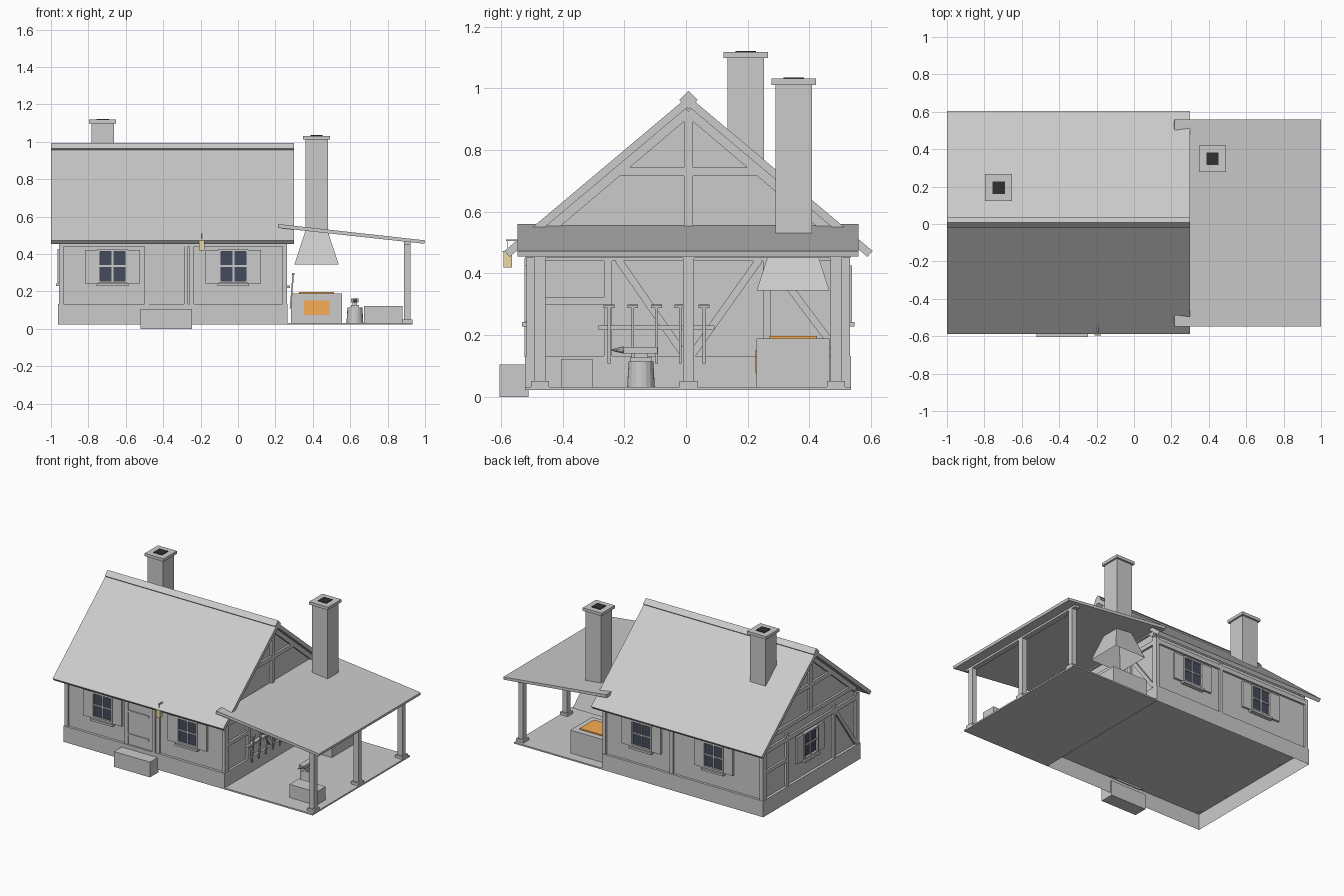
import bpy, bmesh, math
from mathutils import Matrix, Vector

if "Cube" in bpy.data.objects:
    bpy.data.objects.remove(bpy.data.objects["Cube"])

I = Matrix.Identity(4)
T = Matrix.Translation


def mat(name, col):
    m = bpy.data.materials.new(name)
    m.diffuse_color = (*col, 1)
    m.use_nodes = True
    m.node_tree.nodes["Principled BSDF"].inputs["Base Color"].default_value = m.diffuse_color
    return m


GLASS = mat("dark_glass", (0.06, 0.07, 0.11))
FIRE = mat("embers", (0.95, 0.42, 0.09))
SOOT = mat("soot", (0.03, 0.03, 0.03))
GLOW = mat("lantern_glow", (0.85, 0.7, 0.38))


def finish(name, bm, m=None):
    bmesh.ops.recalc_face_normals(bm, faces=bm.faces)
    me = bpy.data.meshes.new(name)
    bm.to_mesh(me)
    bm.free()
    o = bpy.data.objects.new(name, me)
    bpy.context.collection.objects.link(o)
    if m:
        me.materials.append(m)
    return o


def box(name, x, y, z, M=I, m=None, open_bottom=False):
    """Box from (min, max) pairs."""
    bm = bmesh.new()
    c = T(((x[0]+x[1])/2, (y[0]+y[1])/2, (z[0]+z[1])/2))
    s = Matrix.Diagonal((x[1]-x[0], y[1]-y[0], z[1]-z[0], 1))
    bmesh.ops.create_cube(bm, size=1, matrix=M @ c @ s)
    if open_bottom:
        low = [f for f in bm.faces if f.normal.z < -0.5]
        bmesh.ops.delete(bm, geom=low, context='FACES_ONLY')
    return finish(name, bm, m)


def cube(name, c, s, M=I, m=None):
    return box(name, *[(c[i]-s[i]/2, c[i]+s[i]/2) for i in range(3)], M, m)


def prism(name, pts, axis, a, b):
    """Extrude a profile along x (points are y,z) or along y (points are x,z)."""
    bm = bmesh.new()
    put = (lambda p, t: (t, *p)) if axis == 'x' else (lambda p, t: (p[0], t, p[1]))
    f = bm.faces.new([bm.verts.new(put(p, a)) for p in pts])
    g = bmesh.ops.extrude_face_region(bm, geom=[f])['geom']
    d = (b-a, 0, 0) if axis == 'x' else (0, b-a, 0)
    bmesh.ops.translate(bm, verts=[v for v in g if isinstance(v, bmesh.types.BMVert)], vec=d)
    return finish(name, bm)


def cone(name, r1, r2, h, M, seg=16, caps=True):
    bm = bmesh.new()
    bmesh.ops.create_cone(bm, cap_ends=caps, segments=seg, radius1=r1, radius2=r2, depth=h, matrix=M)
    return finish(name, bm)


def wall_frame(x, y, deg):
    return T((x, y, 0)) @ Matrix.Rotation(math.radians(deg), 4, 'Z')


def beam(W, p, q, w=0.024, d=0.014, name="timber"):
    """Timber on a wall between two (u, z) points."""
    p, q = Vector(p), Vector(q)
    v, c = q-p, (p+q)/2
    R = T((c.x, -d/2, c.y)) @ Matrix.Rotation(-math.atan2(v.y, v.x), 4, 'Y')
    cube(name, (0, 0, 0), (v.length, d, w), W @ R)


def window(W, u, z=0.335):
    def part(n, du, dz, w, h, d, m=None):
        cube(n, (u+du, -d/2, z+dz), (w, d, h), W, m)
    part("window_glass", 0, 0, 0.14, 0.165, 0.006, GLASS)
    for s in (-1, 1):
        part("window_frame_side", s*0.073, 0, 0.012, 0.18, 0.02)
        part("window_frame_rail", 0, s*0.085, 0.158, 0.012, 0.02)
        part("shutter", s*0.113, -0.003, 0.07, 0.18, 0.014)
    part("window_mullion", 0, 0, 0.01, 0.17, 0.014)
    part("window_crossbar", 0, 0, 0.14, 0.01, 0.014)
    part("window_sill", 0, -0.1, 0.17, 0.014, 0.028)


# House body on its hollow plinth
C = 0.008
X0, X1, Y0, Y1 = -0.944, 0.249, -0.504, 0.518
box("plinth", (-0.963, 0.264), (-0.522, 0.535), (0.022, 0.132), open_bottom=True)
prism("house_walls", [(Y0, 0.132), (Y1, 0.132), (Y1, 0.498), (C, 0.938), (Y0, 0.498)], 'x', X0, X1)
box("door_step", (-0.52, -0.247), (-0.605, -0.51), (0, 0.105))

FRONT = wall_frame(0, Y0, 0)
BACK = wall_frame(0, Y1, 180)
RIGHT = wall_frame(X1, 0, 90)
LEFT = wall_frame(X0, 0, -90)

# Long walls: timbers and windows
for W, s, posts, wins in ((FRONT, 1, (-0.489, -0.248), (-0.671, -0.025)),
                          (BACK, -1, (-0.26,), (-0.58, -0.03))):
    for u in (-0.946, 0.251) + posts:
        beam(W, (s*u, 0.13), (s*u, 0.48))
    beam(W, (s*-0.95, 0.455), (s*0.255, 0.455), 0.03)
    for u in wins:
        window(W, s*u)

# Door
cube("door", (-0.385, -0.003, 0.28), (0.19, 0.006, 0.32), FRONT)
beam(FRONT, (-0.278, 0.13), (-0.278, 0.45), 0.022, 0.02, "door_frame")
for z in (0.2, 0.36):
    beam(FRONT, (-0.475, z), (-0.32, z), 0.014, 0.012, "door_strap")

# Gable walls: posts, rail, braces, rafters, collar
for W, s in ((RIGHT, 1), (LEFT, -1)):
    c = s*C
    for u in (-0.492, -0.253, 0.263, 0.506):
        beam(W, (s*u, 0.13), (s*u, 0.49), 0.026)
    beam(W, (c-0.5, 0.455), (c+0.5, 0.455), 0.03)
    beam(W, (c-0.44, 0.54), (c+0.44, 0.54), 0.028)
    beam(W, (c, 0.55), (c, 0.92), 0.028)
    beam(W, (c-0.25, 0.73), (c+0.25, 0.73), 0.028)
    for t in (-1, 1):
        beam(W, (c+t*0.49, 0.511), (c, 0.926), 0.032)
    beam(W, (-0.49, 0.312), (-0.26, 0.312))
    if s == 1:
        beam(W, (-0.22, 0.445), (-0.005, 0.135))
        beam(W, (0.238, 0.445), (0.018, 0.135))
        beam(W, (0.268, 0.445), (0.493, 0.145))
        beam(W, (C, 0.13), (C, 0.45))
    else:
        beam(W, (0.27, 0.44), (0.48, 0.15))
        window(W, -0.01)

# Main roof and ridge cap
for t, n in ((-1, "roof_front"), (1, "roof_back")):
    prism(n, [(C, 0.975), (C+t*0.597, 0.473), (C+t*0.58, 0.454), (C, 0.942)], 'x', -1, 0.3)
r = 0.03
prism("ridge_cap", [(C-r, 0.963), (C, 0.963-r), (C+r, 0.963), (C, 0.963+r)], 'x', -1, 0.3)

# Lean-to: floor, roof, posts
box("workshop_floor", (0.262, 0.934), (-0.522, 0.535), (0.022, 0.032))
prism("workshop_roof", [(0.213, 0.54), (0.216, 0.56), (1.0, 0.473), (0.997, 0.455)],
      'y', -0.547, 0.56)
box("workshop_beam", (0.887, 0.923), (-0.52, 0.533), (0.45, 0.468))
for y in (-0.473, C, 0.487):
    cube("workshop_post", (0.905, y, 0.25), (0.036, 0.036, 0.42))
    cube("post_base", (0.905, y, 0.04), (0.056, 0.058, 0.022))


# Chimneys
def chimney(x, y, z0, z1):
    box("chimney_shaft", (x-0.06, x+0.06), (y-0.059, y+0.059), (z0, z1-0.02))
    cube("chimney_cap", (x, y, z1-0.01), (0.144, 0.144, 0.02))
    cube("chimney_flue", (x, y, z1), (0.066, 0.066, 0.008), I, SOOT)


chimney(-0.724, 0.194, 0.6, 1.118)
chimney(0.42, 0.349, 0.515, 1.032)

# Forge with hood, open below
q = math.sqrt(2)
cone("forge_hood", 0.118*q, 0.059*q, 0.18,
     T((0.42, 0.347, 0.435)) @ Matrix.Rotation(math.pi/4, 4, 'Z'), 4, False)
box("forge", (0.284, 0.555), (0.229, 0.465), (0.03, 0.19))
box("forge_embers", (0.325, 0.512), (0.27, 0.425), (0.185, 0.198), I, FIRE)
box("forge_mouth", (0.353, 0.489), (0.225, 0.24), (0.075, 0.152), I, FIRE)

# Anvil on a stump
ax, ay = 0.625, -0.146
cone("anvil_stump", 0.045, 0.04, 0.085, T((ax, ay, 0.0725)))
cube("anvil_foot", (ax, ay, 0.121), (0.044, 0.07, 0.012))
cube("anvil_waist", (ax, ay, 0.134), (0.024, 0.045, 0.02))
box("anvil_top", (ax-0.02, ax+0.02), (-0.203, -0.092), (0.14, 0.162))
cone("anvil_horn", 0.012, 0.002, 0.042, T((ax, -0.223, 0.152)) @ Matrix.Rotation(math.pi/2, 4, 'X'), 10)

# Quench trough
box("trough", (0.674, 0.88), (-0.405, -0.303), (0.03, 0.123))

# Tool rack with leaning tools
box("tool_rail", (0.25, 0.277), (-0.283, 0.092), (0.217, 0.231))
for i in range(5):
    M = T((0.288, -0.25+i*0.077, 0.203)) @ Matrix.Rotation(0.08, 4, 'Y')
    cube("tool_handle", (0, 0, 0), (0.008, 0.009, 0.19), M)
    cube("tool_head", (0, 0, 0.091), (0.012, 0.035, 0.01), M)

# Lantern on a bracket
lx, ly = -0.194, -0.578
box("lantern_bracket", (lx-0.004, lx+0.004), (ly-0.005, -0.5), (0.505, 0.511))
cone("lantern_chain", 0.0015, 0.0015, 0.04, T((lx, ly, 0.488)), 6)
cube("lantern", (lx, ly, 0.445), (0.03, 0.028, 0.05), I, GLOW)
cube("lantern_lid", (lx, ly, 0.471), (0.034, 0.034, 0.004), I, GLOW)
